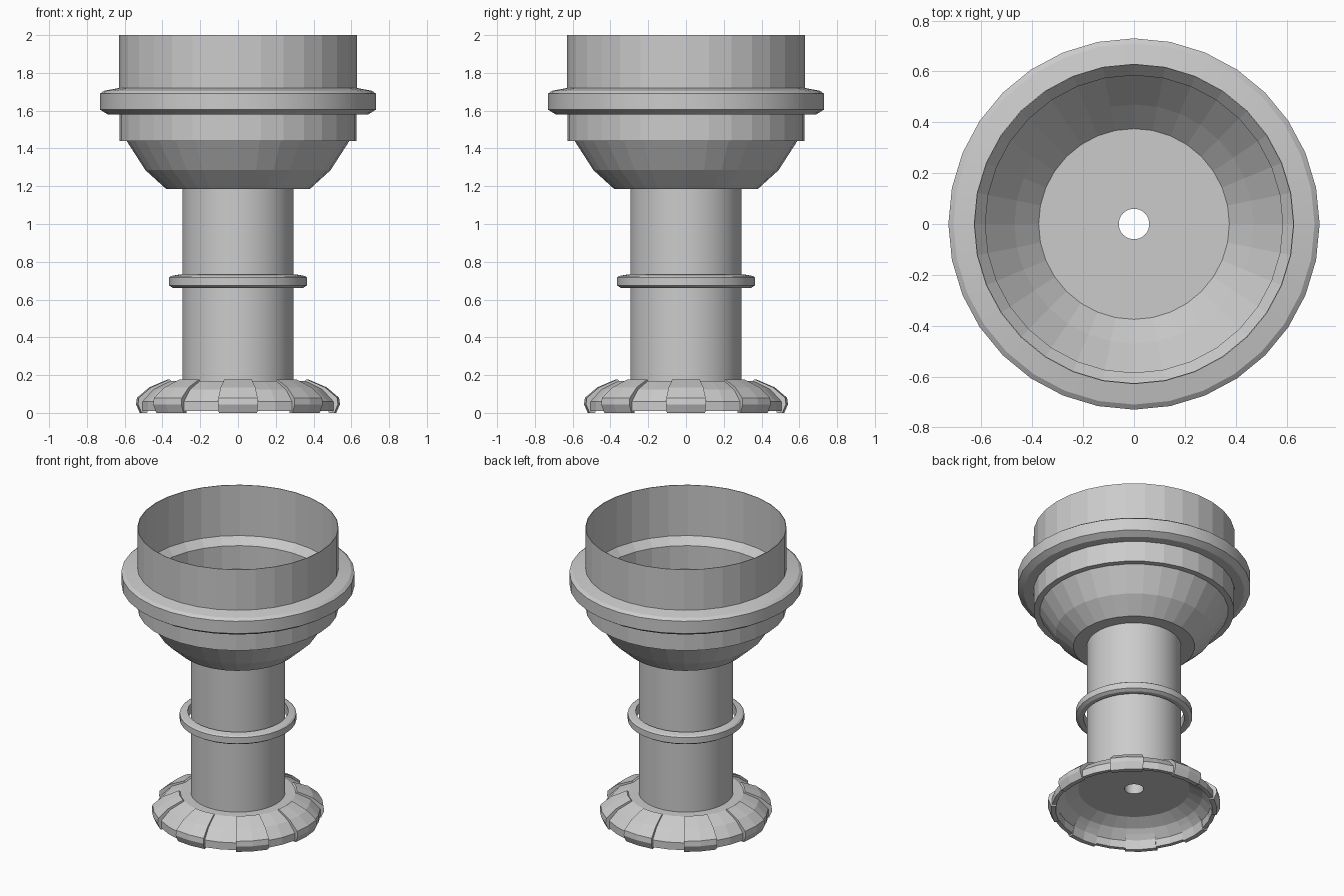
import bpy, math

cube = bpy.data.objects.get("Cube")
if cube:
    bpy.data.objects.remove(cube, do_unlink=True)

grey = bpy.data.materials.new("light_grey")
grey.use_nodes = True
grey.diffuse_color = (0.6, 0.6, 0.6, 1)
grey.node_tree.nodes["Principled BSDF"].inputs["Base Color"].default_value = (0.6, 0.6, 0.6, 1)


def add_object(name, verts, faces, smooth=False):
    mesh = bpy.data.meshes.new(name)
    mesh.from_pydata(verts, [], faces)
    mesh.materials.append(grey)
    obj = bpy.data.objects.new(name, mesh)
    bpy.context.collection.objects.link(obj)
    if smooth:
        bpy.ops.object.select_all(action="DESELECT")
        obj.select_set(True)
        bpy.context.view_layer.objects.active = obj
        bpy.ops.object.shade_smooth_by_angle(angle=math.radians(25))
    return obj


def sweep(name, profile, steps=32, start=0, span=360, closed=True, smooth=False):
    """Turn a (radius, height) profile about z; partial turns get end caps."""
    full, n = span == 360, len(profile)
    rows = steps if full else steps + 1
    verts = []
    for i in range(rows):
        a = math.radians(start + span * i / steps)
        verts += [(r * math.cos(a), r * math.sin(a), z) for r, z in profile]
    faces = []
    for i in range(steps):
        k = (i + 1) % rows
        for j in range(n if closed else n - 1):
            m = (j + 1) % n
            faces.append((i * n + j, k * n + j, k * n + m, i * n + m))
    if not full:
        faces += [tuple(range(n)), tuple(reversed(range(steps * n, rows * n)))]
    return add_object(name, verts, faces, smooth)


HOLE = 0.06

# Hollow column
sweep("column", [(HOLE, 0.17), (0.295, 0.17), (0.295, 1.2), (HOLE, 1.2)], 64, smooth=True)

# Bowl with a pierced floor and a stepped collar
sweep("bowl", [(HOLE, 1.185), (0.38, 1.185), (0.49, 1.285), (0.59, 1.44),
               (0.628, 1.44), (0.628, 1.65), (0.585, 1.6), (0.585, 1.44),
               (0.47, 1.3), (0.375, 1.2), (HOLE, 1.2)])

# Thin upper tube
sweep("upper_tube", [(0.628, 1.6), (0.63, 1.6), (0.63, 2), (0.626, 2)])

# Rounded bands, the lower one half the size of the upper one
band = [(0.63, -0.07), (0.69, -0.07), (0.73, -0.045), (0.73, 0.04), (0.71, 0.055), (0.63, 0.07)]
for name, size, height in (("upper_band", 1, 1.65), ("column_band", 0.5, 0.697)):
    sweep(name, [(r * size, height + z * size) for r, z in band], smooth=True)

# Domed foot, open underneath
sweep("foot_shell", [(HOLE, 0.155), (0.35, 0.155), (0.43, 0.115), (0.485, 0.06), (0.49, 0.01),
                     (0.515, 0.01), (0.515, 0.06), (0.455, 0.125), (0.36, 0.17), (HOLE, 0.17)])

# Eight raised plates around the foot
plate = [(0.35, 0.16), (0.37, 0.178), (0.47, 0.135), (0.535, 0.08), (0.54, 0.045),
         (0.52, 0), (0.49, 0), (0.48, 0.06), (0.43, 0.12)]
for i in range(8):
    sweep("foot_plate_%d" % (i + 1), plate, 2, 45 * i - 11.25, 22.5)
